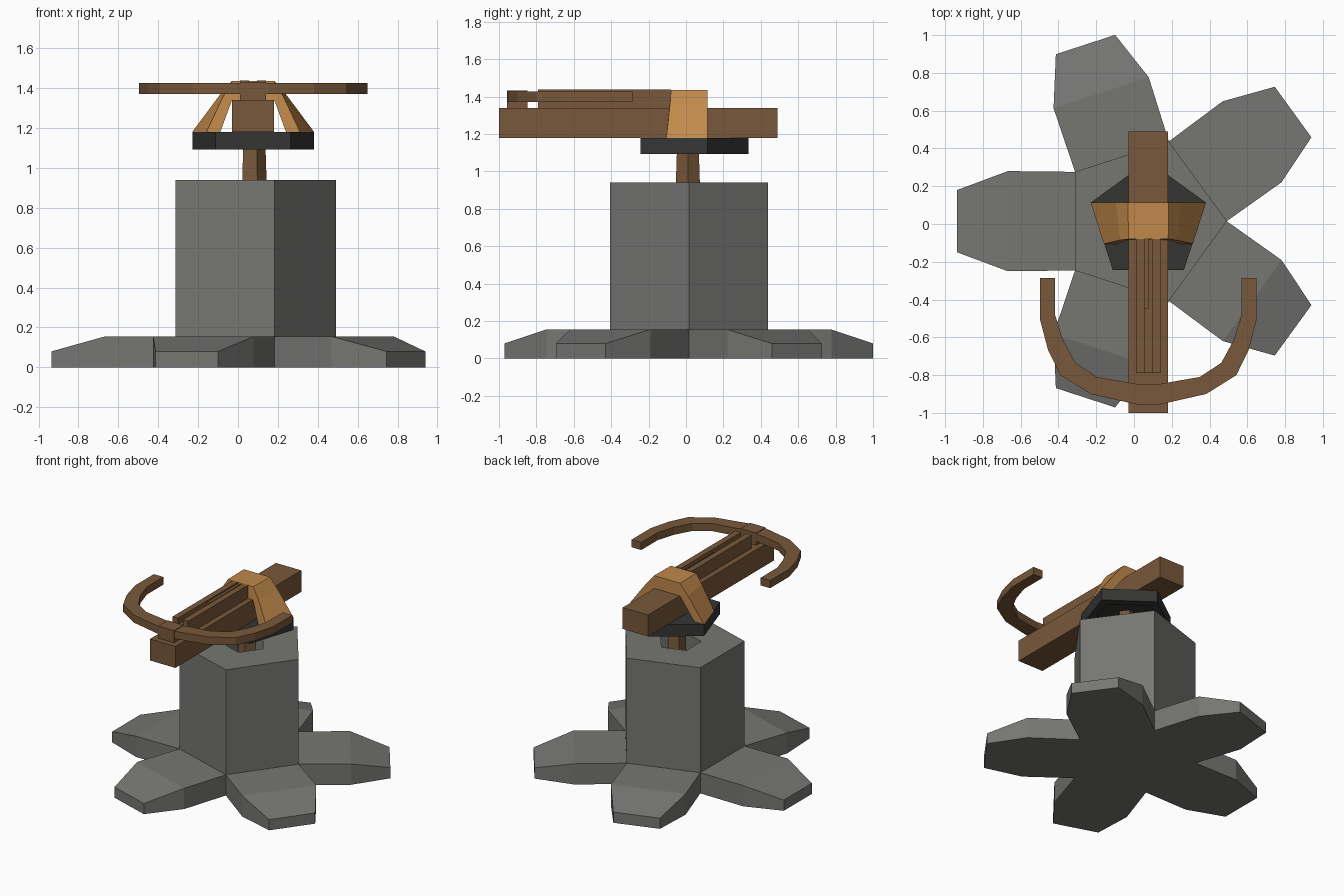
import bpy, bmesh, math

if "Cube" in bpy.data.objects:
    bpy.data.objects.remove(bpy.data.objects["Cube"])

def material(name, rgb):
    m = bpy.data.materials.new(name)
    m.diffuse_color = (*rgb, 1)
    m.use_nodes = True
    m.node_tree.nodes["Principled BSDF"].inputs["Base Color"].default_value = m.diffuse_color
    return m

STONE = material("grey stone", (0.18, 0.18, 0.17))
IRON = material("dark iron", (0.035, 0.036, 0.034))
WOOD = material("brown wood", (0.19, 0.098, 0.043))
COPPER = material("orange copper", (0.53, 0.25, 0.07))

def finish(name, bm, mat):
    bmesh.ops.recalc_face_normals(bm, faces=bm.faces)
    me = bpy.data.meshes.new(name)
    bm.to_mesh(me)
    bm.free()
    me.materials.append(mat)
    ob = bpy.data.objects.new(name, me)
    bpy.context.collection.objects.link(ob)
    return ob

def loft(name, rings, mat):
    """Skin equal-length point rings and cap both ends."""
    bm = bmesh.new()
    vs = [[bm.verts.new(p) for p in r] for r in rings]
    n = len(vs[0])
    for a, b in zip(vs, vs[1:]):
        for i in range(n):
            bm.faces.new((a[i], a[(i + 1) % n], b[(i + 1) % n], b[i]))
    bm.faces.new(vs[0])
    bm.faces.new(vs[-1])
    return finish(name, bm, mat)

def box(name, x0, x1, y0, y1, z0, z1, mat):
    return loft(name, [[(x0, y0, z), (x1, y0, z), (x1, y1, z), (x0, y1, z)]
                       for z in (z0, z1)], mat)

def pentagon(cx, cy, r, z, turn=0):
    return [(cx + r * math.cos(turn + i * math.tau / 5),
             cy + r * math.sin(turn + i * math.tau / 5), z) for i in range(5)]

BX, BY = 0.047, 0.015   # centre of the base
CX = 0.076              # centre line of the weapon

# Five-petal foot with sloping tips
bm = bmesh.new()
low, top = [], []
for i in range(5):
    a = math.radians(36 + 72 * i)
    for d, w, z in ((0.359, -0.261, 0.155), (0.715, -0.265, 0.155), (0.983, -0.165, 0.08),
                    (0.983, 0.165, 0.08), (0.715, 0.265, 0.155)):
        x = BX + d * math.cos(a) - w * math.sin(a)
        y = BY + d * math.sin(a) + w * math.cos(a)
        low.append(bm.verts.new((x, y, 0)))
        top.append(bm.verts.new((x, y, z)))
for i in range(25):
    j = (i + 1) % 25
    bm.faces.new((low[i], low[j], top[j], top[i]))
for i in range(0, 25, 5):
    bm.faces.new((top[i], top[i + 1], top[i + 4], top[(i + 5) % 25]))
    bm.faces.new(top[i + 1:i + 5])
bm.faces.new(top[::5])
bm.faces.new(low)
finish("petal_foot", bm, STONE)

# Column with a socket in its top
loft("column", [pentagon(BX, BY, r, z) for r, z in
                ((0.444, 0.155), (0.444, 0.94), (0.15, 0.94), (0.15, 0.80))], STONE)

# Pivot shaft
loft("pivot_shaft", [pentagon(CX, 0.01, r, z) for r, z in ((0.072, 0.80), (0.06, 1.16))], WOOD)

# Turntable plate, hollow underneath
up = math.pi / 2
loft("turntable", [pentagon(CX, BY, r, z, up) for r, z in
                   ((0.23, 1.14), (0.25, 1.092), (0.32, 1.092), (0.32, 1.18))], IRON)

# Arched bracket over the stock
def arch(outer, inner):
    left = [(CX - w, y, z) for w, y, z in outer]
    right = [(CX + w, y, z) for w, y, z in reversed(outer)]
    in_r = [(CX + w, y, z) for w, y, z in inner]
    in_l = [(CX - w, y, z) for w, y, z in reversed(inner)]
    return left + right + in_r + in_l

loft("arched_bracket", [
    arch([(0.235, -0.105, 1.18), (0.15, -0.085, 1.36), (0.105, -0.08, 1.435)],
         [(0.165, -0.105, 1.18), (0.107, -0.085, 1.338)]),
    arch([(0.306, 0.115, 1.18), (0.172, 0.115, 1.36), (0.108, 0.115, 1.435)],
         [(0.225, 0.115, 1.18), (0.107, 0.115, 1.338)])], COPPER)

# Stock, rails and bow mount
box("stock", CX - 0.105, CX + 0.105, -1.0, 0.49, 1.18, 1.34, WOOD)
box("rail_bed", CX - 0.065, CX + 0.065, -0.79, -0.08, 1.34, 1.39, WOOD)
for side, name in ((-1, "left_rail"), (1, "right_rail")):
    xa, xb = sorted((CX + side * 0.02, CX + side * 0.065))
    box(name, xa, xb, -0.79, -0.08, 1.39, 1.438, WOOD)
box("rail_catch", CX - 0.02, CX, -0.45, -0.08, 1.39, 1.425, WOOD)
box("bow_mount", CX - 0.065, CX + 0.065, -0.957, -0.847, 1.34, 1.432, WOOD)

# Curved bow: outer and inner edge of the left arm, mirrored to the right
outer = [(-0.497, -0.285), (-0.497, -0.508), (-0.455, -0.667), (-0.39, -0.80),
         (-0.23, -0.90), (0.0, -0.952)]
inner = [(-0.418, -0.285), (-0.418, -0.48), (-0.376, -0.614), (-0.31, -0.735),
         (-0.196, -0.81), (0.016, -0.847)]
arm = list(zip(outer, inner))
arm += [((2 * CX - o[0], o[1]), (2 * CX - i[0], i[1])) for o, i in reversed(arm)]
loft("bow", [[(*o, 1.37), (*i, 1.37), (*i, 1.427), (*o, 1.427)] for o, i in arm], WOOD)
